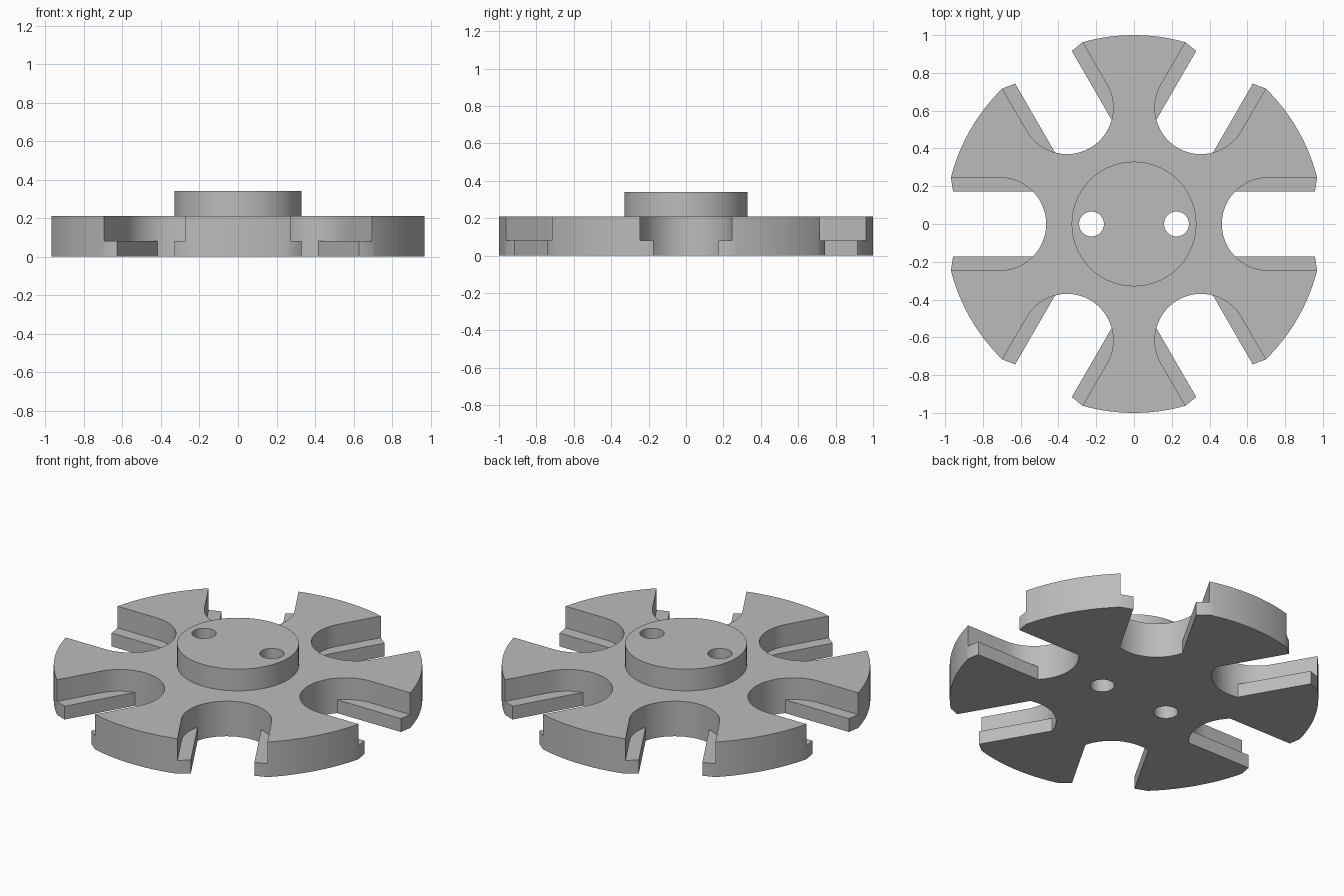
import bpy, bmesh
from math import sin, cos, asin, pi
from mathutils import Matrix

if "Cube" in bpy.data.objects:
    bpy.data.objects.remove(bpy.data.objects["Cube"])

SLOTS = 6
PLATE_TOP, LIP_TOP, HUB_TOP = 0.21, 0.08, 0.34
WIDE, NARROW = 0.245, 0.173      # half widths of the slot above and below the lip
ARC_X = 0.71                     # centre of the slot's rounded end
OUTER = asin(WIDE)               # angle where the rim meets the slot
SPLIT = asin(NARROW / WIDE)      # where the lip runs out on the rounded end

grey = bpy.data.materials.new("grey metal")
grey.use_nodes = True
grey.diffuse_color = (0.5, 0.5, 0.5, 1)
grey.node_tree.nodes["Principled BSDF"].inputs["Base Color"].default_value = (0.5, 0.5, 0.5, 1)


def arc(cx, radius, start, end, steps):
    angles = [start + (end - start) * i / steps for i in range(steps + 1)]
    return [(cx + radius * cos(a), radius * sin(a)) for a in angles]


def turn(points, angle):
    c, s = cos(angle), sin(angle)
    return [(x * c - y * s, x * s + y * c) for x, y in points]


# Slot pieces, drawn along +x
lead_in = arc(ARC_X, WIDE, -pi / 2, -pi + SPLIT, 10)
core = arc(ARC_X, WIDE, -pi + SPLIT, -pi - SPLIT, 20)
lead_out = [(x, -y) for x, y in reversed(lead_in)]
rim = arc(0, 1, OUTER, pi / 3 - OUTER, 24)
corner, lip_tip = (cos(OUTER), WIDE), (0.958, NARROW)

bm = bmesh.new()


def flat(points, z):
    bm.faces.new([bm.verts.new((x, y, z)) for x, y in points])


def walls(points, z0, z1):
    for (ax, ay), (bx, by) in zip(points, points[1:] + points[:1]):
        quad = [(ax, ay, z0), (bx, by, z0), (bx, by, z1), (ax, ay, z1)]
        bm.faces.new([bm.verts.new(p) for p in quad])


# Slotted plate: wide outline above, narrow outline below, lips between
upper, lower = [], []
for k in range(SLOTS):
    a = k * 2 * pi / SLOTS
    upper += turn(lead_in + core[1:-1] + lead_out + rim, a)
    lower += turn([(lip_tip[0], -lip_tip[1])] + core + [lip_tip] + rim, a)
    lip = [corner, lip_tip] + lead_out
    flat(turn(lip, a), LIP_TOP)
    flat(turn([(x, -y) for x, y in lip], a), LIP_TOP)
flat(upper, PLATE_TOP)
flat(lower, 0)
walls(upper, LIP_TOP, PLATE_TOP)
walls(lower, 0, LIP_TOP)
bmesh.ops.remove_doubles(bm, verts=bm.verts, dist=1e-5)
bmesh.ops.recalc_face_normals(bm, faces=bm.faces)


def make_object(name, mesh_data):
    mesh = bpy.data.meshes.new(name)
    mesh_data.to_mesh(mesh)
    mesh_data.free()
    mesh.materials.append(grey)
    obj = bpy.data.objects.new(name, mesh)
    bpy.context.collection.objects.link(obj)
    return obj


def cylinder(name, x, radius, z0, z1, sides):
    data = bmesh.new()
    bmesh.ops.create_cone(data, cap_ends=True, segments=sides, radius1=radius, radius2=radius,
                          depth=z1 - z0, matrix=Matrix.Translation((x, 0, (z0 + z1) / 2)))
    return make_object(name, data)


def combine(target, tool, operation):
    mod = target.modifiers.new(tool.name, 'BOOLEAN')
    mod.operation, mod.solver, mod.object = operation, 'EXACT', tool
    bpy.context.view_layer.objects.active = target
    bpy.ops.object.modifier_apply(modifier=mod.name)
    bpy.data.objects.remove(tool)


wheel = make_object("slotted_wheel", bm)

# Raised hub and its two through holes
combine(wheel, cylinder("hub", 0, 0.33, 0.1, HUB_TOP, 96), 'UNION')
for side in (-1, 1):
    combine(wheel, cylinder("pin_hole", side * 0.225, 0.066, -0.1, 0.5, 48), 'DIFFERENCE')

bpy.ops.object.select_all(action='DESELECT')
wheel.select_set(True)
bpy.context.view_layer.objects.active = wheel
bpy.ops.object.shade_smooth_by_angle(angle=pi / 6)
